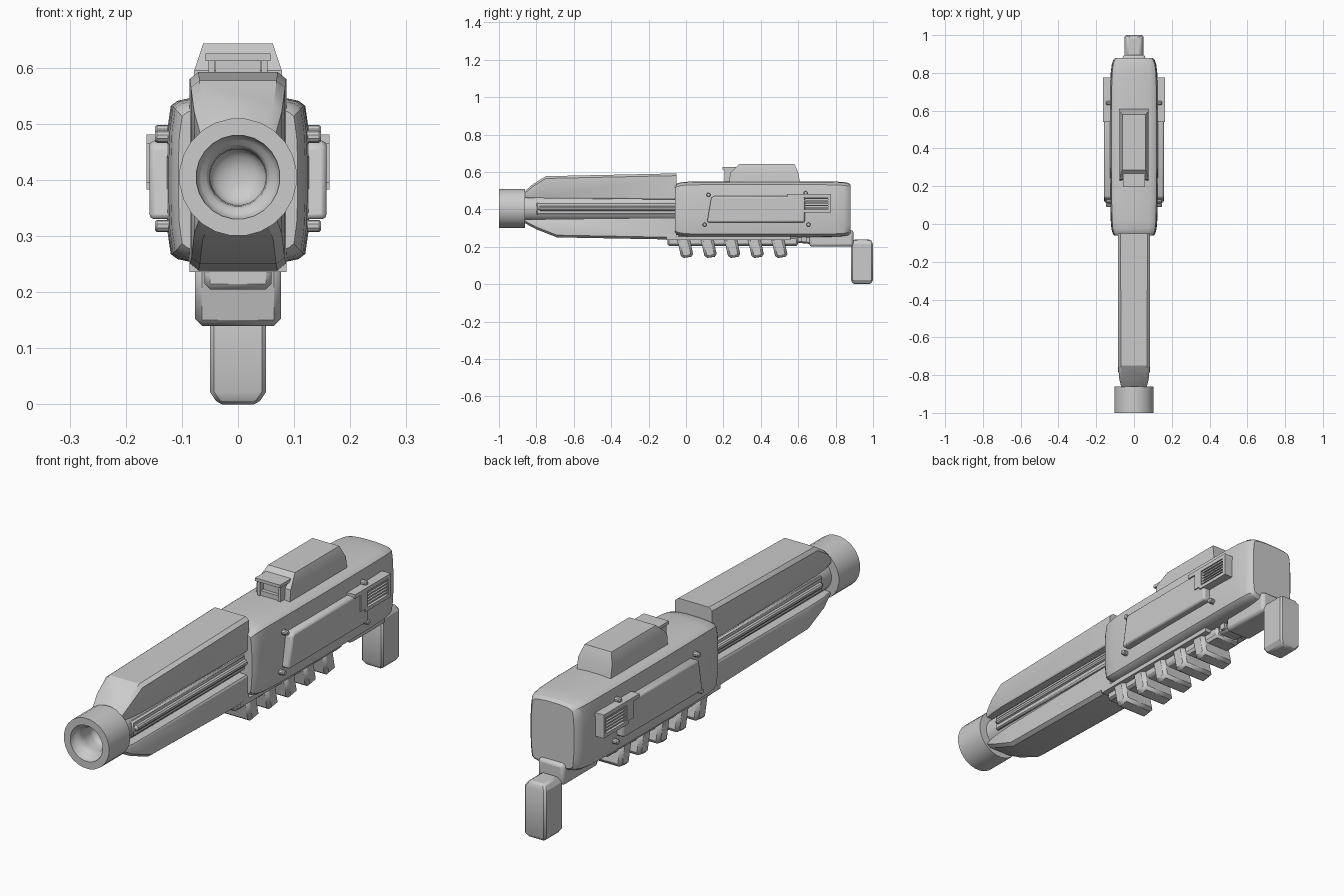
import bpy, bmesh, math
from mathutils import Vector

old = bpy.data.objects.get("Cube")
if old:
    bpy.data.objects.remove(old)

grey = bpy.data.materials.new("plain grey")
grey.use_nodes = True
colour = (0.6, 0.6, 0.6, 1)
grey.diffuse_color = colour
grey.node_tree.nodes["Principled BSDF"].inputs["Base Color"].default_value = colour
parts = []


def finish(name, bm, bevel=0, segments=1):
    bmesh.ops.recalc_face_normals(bm, faces=bm.faces)
    mesh = bpy.data.meshes.new(name)
    bm.to_mesh(mesh)
    bm.free()
    mesh.materials.append(grey)
    ob = bpy.data.objects.new(name, mesh)
    bpy.context.collection.objects.link(ob)
    if bevel:
        mod = ob.modifiers.new("edge bevel", 'BEVEL')
        mod.width, mod.segments = bevel, segments
        mod.limit_method, mod.angle_limit = 'ANGLE', math.radians(35)
    parts.append(ob)
    return ob


def loft(name, rings, closed_loop=False, bevel=0, segments=1):
    """Skin a list of equal-sized point rings and cap the ends."""
    bm = bmesh.new()
    loops = [[bm.verts.new(p) for p in ring] for ring in rings]
    n = len(loops[0])
    pairs = list(zip(loops, loops[1:]))
    if closed_loop:
        pairs.append((loops[-1], loops[0]))
    for a, b in pairs:
        for i in range(n):
            j = (i + 1) % n
            bm.faces.new((a[i], a[j], b[j], b[i]))
    if not closed_loop:
        bm.faces.new(loops[0])
        bm.faces.new(loops[-1][::-1])
    return finish(name, bm, bevel, segments)


def slab(name, outline, x0, x1, bevel=0, segments=1):
    """Extrude a (y, z) outline across x."""
    return loft(name, [[(x, y, z) for y, z in outline] for x in (x0, x1)],
                bevel=bevel, segments=segments)


def box(name, x, y, z, bevel=0, segments=1):
    return slab(name, [(y[0], z[0]), (y[1], z[0]), (y[1], z[1]), (y[0], z[1])],
                x[0], x[1], bevel, segments)


def lathe(name, profile, sides, axis='Y', centre=(0, 0, 0), closed_loop=False):
    """Revolve (radius, distance) pairs around an axis."""
    rings = []
    for r, d in profile:
        ring = []
        for i in range(sides):
            a = math.tau * (i + 0.5) / sides
            u, v = r * math.cos(a), r * math.sin(a)
            p = Vector((u, d, v) if axis == 'Y' else (d, u, v))
            ring.append(p + Vector(centre))
        rings.append(ring)
    return loft(name, rings, closed_loop)


# Muzzle with rounded bore lip and domed bore floor
muzzle = [(0.07, -0.86), (0.105, -0.86), (0.105, -1.0), (0.075, -1.0), (0.073, -0.985),
          (0.066, -0.975), (0.058, -0.97), (0.052, -0.96), (0.05, -0.94), (0.05, -0.9)]
muzzle += [(0.05 * math.cos(t * math.pi / 12), -0.9 + 0.03 * math.sin(t * math.pi / 12))
           for t in range(1, 6)]
lathe("muzzle", muzzle, 24, centre=(0, 0, 0.405))
lathe("barrel", [(0.07, -0.87), (0.07, 0.0)], 24, centre=(0, 0, 0.405))


# Barrel shrouds: (y, half width, inner z, outer z), thin chamfer on the outer edge
def shroud(name, stations, chamfer):
    rings = []
    for y, w, zi, zo in stations:
        half = [(w * 0.95, zi), (w, zi + chamfer * 0.6), (w, zo - chamfer), (w - 0.015, zo)]
        rings.append([(x, y, z) for x, z in half] + [(-x, y, z) for x, z in half[::-1]])
    loft(name, rings)


shroud("upper_shroud", [(-0.87, 0.066, 0.463, 0.49), (-0.82, 0.078, 0.46, 0.533),
                        (-0.75, 0.084, 0.459, 0.577), (-0.05, 0.086, 0.452, 0.592)], 0.012)
shroud("lower_shroud", [(-0.86, 0.066, 0.345, 0.325), (-0.8, 0.078, 0.346, 0.293),
                        (-0.69, 0.083, 0.348, 0.25), (-0.05, 0.086, 0.355, 0.238)], -0.012)

# Receiver body: bulged section swept through tapering stations
half = [(0.035, 0.15), (0.085, 0.146), (0.108, 0.141), (0.12, 0.132), (0.126, 0.09),
        (0.128, 0.04)]
quarter = half + [(x, -z) for x, z in half[::-1]]
section = quarter + [(-x, z) for x, z in quarter[::-1]]
stations = [(-0.06, 0.83, 0.86), (-0.048, 0.89, 0.92), (-0.025, 0.935, 0.965),
            (0.02, 0.965, 0.99), (0.12, 0.985, 1), (0.4, 1, 1), (0.7, 0.99, 1),
            (0.8, 0.965, 0.99), (0.845, 0.92, 0.97), (0.868, 0.86, 0.94), (0.88, 0.77, 0.87)]
loft("receiver", [[(x * sx, y, 0.4 + z * sz) for x, z in section] for y, sx, sz in stations])

# Parts repeated on both sides
for side, s in (("left", 1), ("right", -1)):
    # Barrel rails
    box(side + "_barrel_rail", (s * 0.04, s * 0.073), (-0.8, -0.04), (0.372, 0.437), 0.006)
    lathe(side + "_barrel_rod", [(0.006, -0.79), (0.013, -0.78), (0.013, -0.04)], 10,
          centre=(s * 0.073, 0, 0.405))
    # Cheek panel and screws
    slab(side + "_panel", [(0.112, 0.33), (0.635, 0.33), (0.635, 0.47), (0.15, 0.47),
                           (0.135, 0.462)], s * 0.11, s * 0.158, 0.009, 2)
    for i, (y, z) in enumerate([(0.12, 0.477), (0.1, 0.318), (0.655, 0.318), (0.64, 0.487)]):
        lathe(f"{side}_screw_{i}", [(0.011, s * 0.1), (0.011, s * 0.144), (0.008, s * 0.148)],
              10, 'X', (0, y, z))
    # Vent frame with open slots
    x = (s * 0.11, s * 0.163)
    box(side + "_vent_top", x, (0.54, 0.775), (0.464, 0.481))
    box(side + "_vent_bottom", x, (0.61, 0.775), (0.383, 0.398))
    box(side + "_vent_front", x, (0.58, 0.622), (0.395, 0.47))
    box(side + "_vent_rear", x, (0.76, 0.775), (0.383, 0.481))
    box(side + "_vent_back", (s * 0.11, s * 0.148), (0.61, 0.77), (0.39, 0.475))
    for i in range(5):
        z = 0.405 + 0.0125 * i
        box(f"{side}_vent_slat_{i}", (s * 0.12, s * 0.16), (0.615, 0.765), (z, z + 0.006))

# Sight housing: tapered block with sloped ends
rings = []
for z, w, y0, y1 in [(0.53, 0.078, 0.23, 0.612), (0.595, 0.078, 0.236, 0.6),
                     (0.643, 0.062, 0.287, 0.58)]:
    rings.append([(-w, y0, z), (w, y0, z), (w, y1, z), (-w, y1, z)])
loft("sight_housing", rings)

# Sight hood with recessed window
box("sight_hood", (-0.058, 0.058), (0.195, 0.3), (0.612, 0.625))
box("sight_base", (-0.045, 0.045), (0.21, 0.26), (0.54, 0.57))
box("sight_window", (-0.04, 0.04), (0.225, 0.26), (0.56, 0.615))
for side, s in (("left", 1), ("right", -1)):
    box(side + "_sight_wall", (s * 0.042, s * 0.053), (0.205, 0.26), (0.55, 0.615))

# Underside rail and slanted grip ridges
box("under_rail", (-0.06, 0.06), (-0.1, 0.6), (0.205, 0.255), 0.01)
box("under_plate", (-0.086, 0.086), (-0.105, 0.56), (0.236, 0.256))
for i in range(5):
    y = -0.052 + 0.126 * i
    slab(f"grip_ridge_{i}", [(y, 0.26), (y + 0.027, 0.138), (y + 0.093, 0.148), (y + 0.068, 0.26)],
         -0.077, 0.077, 0.013)

# Rear bracket, its front strut and the trigger lug
box("rear_bracket", (-0.06, 0.06), (0.66, 0.895), (0.2, 0.29), 0.014, 2)
slab("bracket_strut", [(0.55, 0.255), (0.56, 0.225), (0.69, 0.212), (0.73, 0.255)],
     -0.045, 0.045, 0.008)
lathe("strut_pin", [(0.016, -0.055), (0.016, 0.055)], 12, 'X', (0, 0.63, 0.24))

# Rear hand grip with chamfered ends
rings = []
for z, w, inset in [(0.0, 0.035, 0.012), (0.022, 0.05, 0), (0.215, 0.05, 0), (0.238, 0.036, 0.012)]:
    y0, y1 = 0.882 + inset, 1.0 - inset
    rings.append([(-w, y0, z), (w, y0, z), (w, y1, z), (-w, y1, z)])
loft("rear_grip", rings, bevel=0.007)

# Smooth curved surfaces, keep hard edges
bpy.ops.object.select_all(action='DESELECT')
for ob in parts:
    ob.select_set(True)
bpy.context.view_layer.objects.active = parts[0]
bpy.ops.object.shade_smooth_by_angle(angle=math.radians(30))
